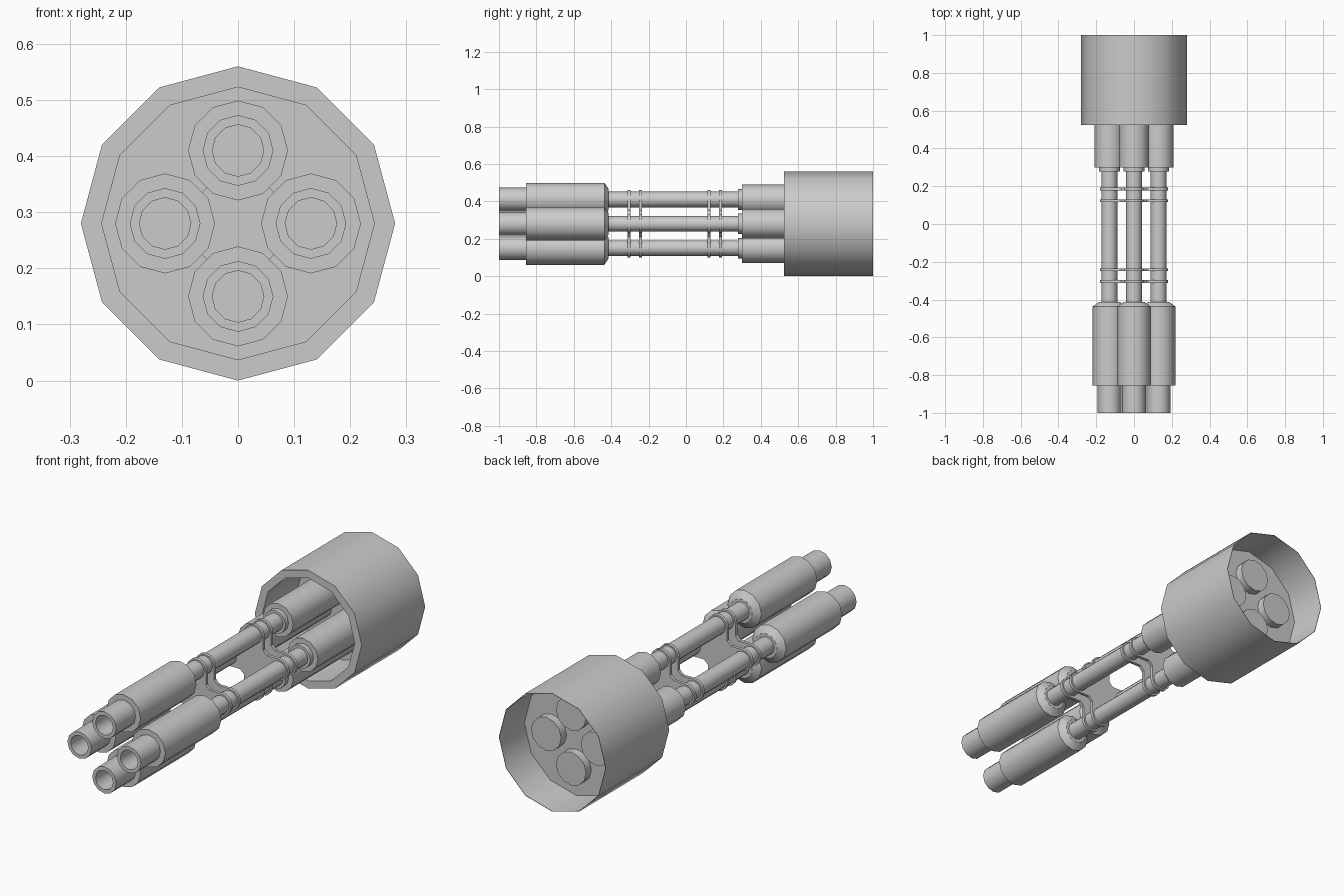
import bpy, bmesh
from math import sin, cos, pi, radians

if "Cube" in bpy.data.objects:
    bpy.data.objects.remove(bpy.data.objects["Cube"])

CZ = 0.28      # height of the main axis
SPREAD = 0.13  # distance of each barrel from the main axis
SIDES = 12


def finish(bm, name):
    bmesh.ops.remove_doubles(bm, verts=bm.verts, dist=1e-5)
    bmesh.ops.recalc_face_normals(bm, faces=bm.faces)
    mesh = bpy.data.meshes.new(name)
    bm.to_mesh(mesh)
    bm.free()
    ob = bpy.data.objects.new(name, mesh)
    bpy.context.collection.objects.link(ob)
    bpy.ops.object.select_all(action='DESELECT')
    ob.select_set(True)
    bpy.context.view_layer.objects.active = ob
    bpy.ops.object.shade_smooth_by_angle(angle=radians(35))
    return ob


def lathe(name, profile, cx, cz):
    """Revolve (radius, y) points around an axis parallel to y."""
    bm = bmesh.new()
    rings = []
    for r, y in profile:
        rings.append([bm.verts.new((cx + r * cos(2 * pi * k / SIDES), y,
                                    cz + r * sin(2 * pi * k / SIDES)))
                      for k in range(SIDES)])
    for a, b in zip(rings, rings[1:]):
        for k in range(SIDES):
            n = (k + 1) % SIDES
            bm.faces.new((a[k], a[n], b[n], b[k]))
    return finish(bm, name)


# Housing: open at both ends, with a dividing plate inside
lathe("housing", [(0, 0.78), (0.243, 0.78), (0.243, 0.525), (0.28, 0.525),
                  (0.28, 1.0), (0.278, 1.0), (0.272, 0.82), (0, 0.82)], 0, CZ)

# Barrels: hollow muzzle, thick sleeve, thin rod, rear socket
barrel = [(0, -0.86), (0.046, -0.86), (0.046, -1.0), (0.063, -1.0),
          (0.063, -0.855), (0.089, -0.855), (0.089, -0.437), (0.057, -0.414),
          (0.042, -0.414), (0.042, 0.277), (0.055, 0.277), (0.055, 0.3),
          (0.079, 0.3), (0.079, 0.86), (0, 0.86)]
for i in range(4):
    a = i * pi / 2
    lathe(f"barrel_{i + 1}", barrel, SPREAD * cos(a), CZ + SPREAD * sin(a))

# Clamps: cross-shaped plates with rounded arm ends and chamfered inner corners
R, CH = 0.05, 0.02
arm = [(SPREAD + R * cos(t), R * sin(t))
       for t in (radians(d) for d in range(-90, 91, 30))]
arm = [(R + CH, -R)] + arm + [(R + CH, R)]
outline = [(x * cos(i * pi / 2) - z * sin(i * pi / 2),
            x * sin(i * pi / 2) + z * cos(i * pi / 2))
           for i in range(4) for x, z in arm]
for i, y in enumerate((-0.312, -0.25, 0.116, 0.177)):
    bm = bmesh.new()
    face = bm.faces.new([bm.verts.new((x, y, CZ + z)) for x, z in outline])
    ext = bmesh.ops.extrude_face_region(bm, geom=[face], use_keep_orig=True)
    verts = [v for v in ext["geom"] if isinstance(v, bmesh.types.BMVert)]
    bmesh.ops.translate(bm, verts=verts, vec=(0, 0.015, 0))
    finish(bm, f"clamp_{i + 1}")
